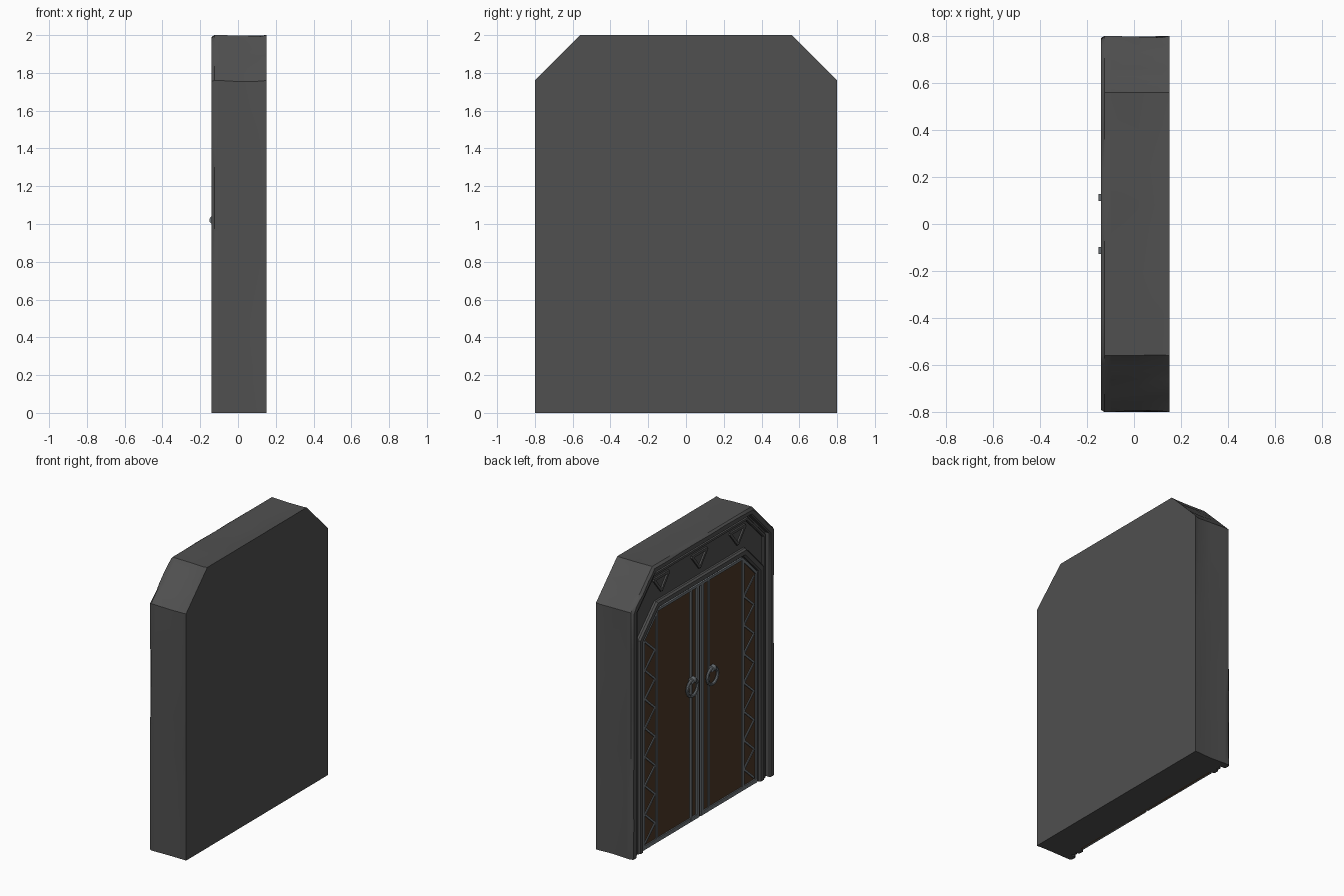
import bpy, bmesh, math, random
from mathutils import Vector

if "Cube" in bpy.data.objects:
    bpy.data.objects.remove(bpy.data.objects["Cube"])

random.seed(4)


def material(name, rgb):
    m = bpy.data.materials.new(name)
    m.diffuse_color = (*rgb, 1)
    m.use_nodes = True
    m.node_tree.nodes["Principled BSDF"].inputs["Base Color"].default_value = m.diffuse_color
    return m


STONE = material("grey stone", (0.08, 0.08, 0.08))
WOOD = material("dark brown wood", (0.075, 0.04, 0.02))
METAL = material("grey metal", (0.16, 0.18, 0.195))

WALL = (0.80, 2.00, 0.24)    # half width, height, corner cut
DOOR = (0.65, 1.67, 0.17)


def arch(base, d, n=1):
    """Open path in (y, z): up one side, over the cut corners, down the other; inset by d."""
    w, h, c = base[0] - d, base[1] - d, base[2] - 0.586 * d
    pts = [(w, 0), (w, h - c), (w - c, h), (c - w, h), (-w, h - c), (-w, 0)]
    out = []
    for a, b in zip(pts, pts[1:]):
        out += [(a[0] + (b[0] - a[0]) * i / n, a[1] + (b[1] - a[1]) * i / n) for i in range(n)]
    return out + [pts[-1]]


def finish(name, bm, mat, smooth=True):
    bmesh.ops.recalc_face_normals(bm, faces=bm.faces)
    me = bpy.data.meshes.new(name)
    bm.to_mesh(me)
    bm.free()
    me.materials.append(mat)
    ob = bpy.data.objects.new(name, me)
    bpy.context.collection.objects.link(ob)
    if smooth:
        bpy.ops.object.select_all(action='DESELECT')
        ob.select_set(True)
        bpy.context.view_layer.objects.active = ob
        bpy.ops.object.shade_smooth_by_angle(angle=math.radians(35))
    return ob


def sweep(name, base, section, mat, solid=False, n=1, rough=()):
    """Sweep (inset, x) section points along the arch; solid fills it, rough rings get worn."""
    bm = bmesh.new()
    rings = []
    for k, (d, x) in enumerate(section):
        ring = []
        for y, z in arch(base, d, n):
            s = 1 - (random.uniform(0, 0.010) if k in rough else 0)
            ring.append(bm.verts.new((x, y * s, 1 + (z - 1) * s if z > 1 else z)))
        rings.append(ring)
    count = len(rings[0])
    for k in range(len(rings) - (1 if solid else 0)):
        a, b = rings[k], rings[(k + 1) % len(rings)]
        for i in range(count if solid else count - 1):
            j = (i + 1) % count
            bm.faces.new((a[i], a[j], b[j], b[i]))
    if solid:
        bm.faces.new(rings[0])
        bm.faces.new(rings[-1])
    else:
        bm.faces.new([r[0] for r in rings])
        bm.faces.new([r[-1] for r in rings])
    return finish(name, bm, mat)


def prism(bm, pts, x0, x1):
    """Extrude a (y, z) outline between two x positions."""
    a = [bm.verts.new((x0, y, z)) for y, z in pts]
    b = [bm.verts.new((x1, y, z)) for y, z in pts]
    bm.faces.new(a)
    bm.faces.new(b)
    for i in range(len(pts)):
        j = (i + 1) % len(pts)
        bm.faces.new((a[i], a[j], b[j], b[i]))


def bar(bm, p, q, width, x0, x1):
    """Flat bar from p to q in the (y, z) plane."""
    p, q = Vector(p), Vector(q)
    t = (q - p).normalized() * width / 2
    s = Vector((-t.y, t.x))
    prism(bm, [p + s, q + s, q - s, p - s], x0, x1)


# Stone wall body, raised outer rim and mouldings
sweep("stone_wall", WALL, [(0, .15), (0, .12), (0, .02), (0, -.10)], STONE,
      solid=True, n=7, rough=(1, 2))
sweep("outer_rim", WALL, [(0, -.10), (0, -.125), (.008, -.14), (.042, -.14), (.05, -.13), (.05, -.10)],
      STONE, n=7, rough=(2,))
sweep("inner_line_moulding", WALL, [(.065, -.09), (.065, -.11), (.07, -.117), (.085, -.117),
                                    (.09, -.11), (.09, -.09)], STONE)
sweep("door_surround", DOOR, [(-.055, -.09), (-.055, -.115), (-.045, -.128), (-.015, -.128),
                              (-.004, -.115), (-.004, -.09)], STONE)

# Three carved triangles above the door
bm = bmesh.new()
for y in (-.43, 0, .43):
    tri = [(y - .085, 1.88), (y + .085, 1.88), (y, 1.775)]
    for i in range(3):
        bar(bm, tri[i], tri[(i + 1) % 3], .018, -.09, -.112)
finish("frieze_triangles", bm, STONE, False)

# Two wooden leaves with metal straps, zigzags and pull rings
for side, s in (("left", 1), ("right", -1)):
    bm = bmesh.new()
    prism(bm, [(s * .004, 0), (s * .645, 0), (s * .645, 1.50), (s * .48, 1.665), (s * .004, 1.665)],
          -.09, -.104)
    finish(side + "_door_leaf", bm, WOOD, False)

    bm = bmesh.new()
    for y, w in ((.025, .03), (.10, .018), (.485, .018)):
        bar(bm, (s * y, .01), (s * y, 1.655), w, -.10, -.114)
    bar(bm, (s * .008, .014), (s * .64, .014), .028, -.10, -.113)
    finish(side + "_door_straps", bm, METAL, False)

    bm = bmesh.new()
    step = 1.44 / 14
    for i in range(14):
        ya, yb = (.615, .50) if i % 2 == 0 else (.50, .615)
        bar(bm, (s * ya, .04 + i * step), (s * yb, .04 + (i + 1) * step), .014, -.10, -.110)
    finish(side + "_door_zigzag", bm, METAL, False)

    bpy.ops.mesh.primitive_torus_add(major_radius=.058, minor_radius=.011, major_segments=24,
                                     minor_segments=8, location=(-.130, s * .113, .965),
                                     rotation=(0, math.pi / 2, 0))
    ring = bpy.context.object
    ring.name = side + "_pull_ring"
    bpy.ops.mesh.primitive_cylinder_add(vertices=12, radius=.022, depth=.03,
                                        location=(-.130, s * .113, 1.02),
                                        rotation=(math.pi / 2, 0, 0))
    mount = bpy.context.object
    mount.name = side + "_ring_mount"
    for ob in (ring, mount):
        ob.data.materials.append(METAL)
        bpy.ops.object.select_all(action='DESELECT')
        ob.select_set(True)
        bpy.context.view_layer.objects.active = ob
        bpy.ops.object.shade_smooth_by_angle(angle=math.radians(40))

# Metal edging that follows the door outline
sweep("door_edging", DOOR, [(.005, -.10), (.005, -.114), (.023, -.114), (.023, -.10)], METAL)
